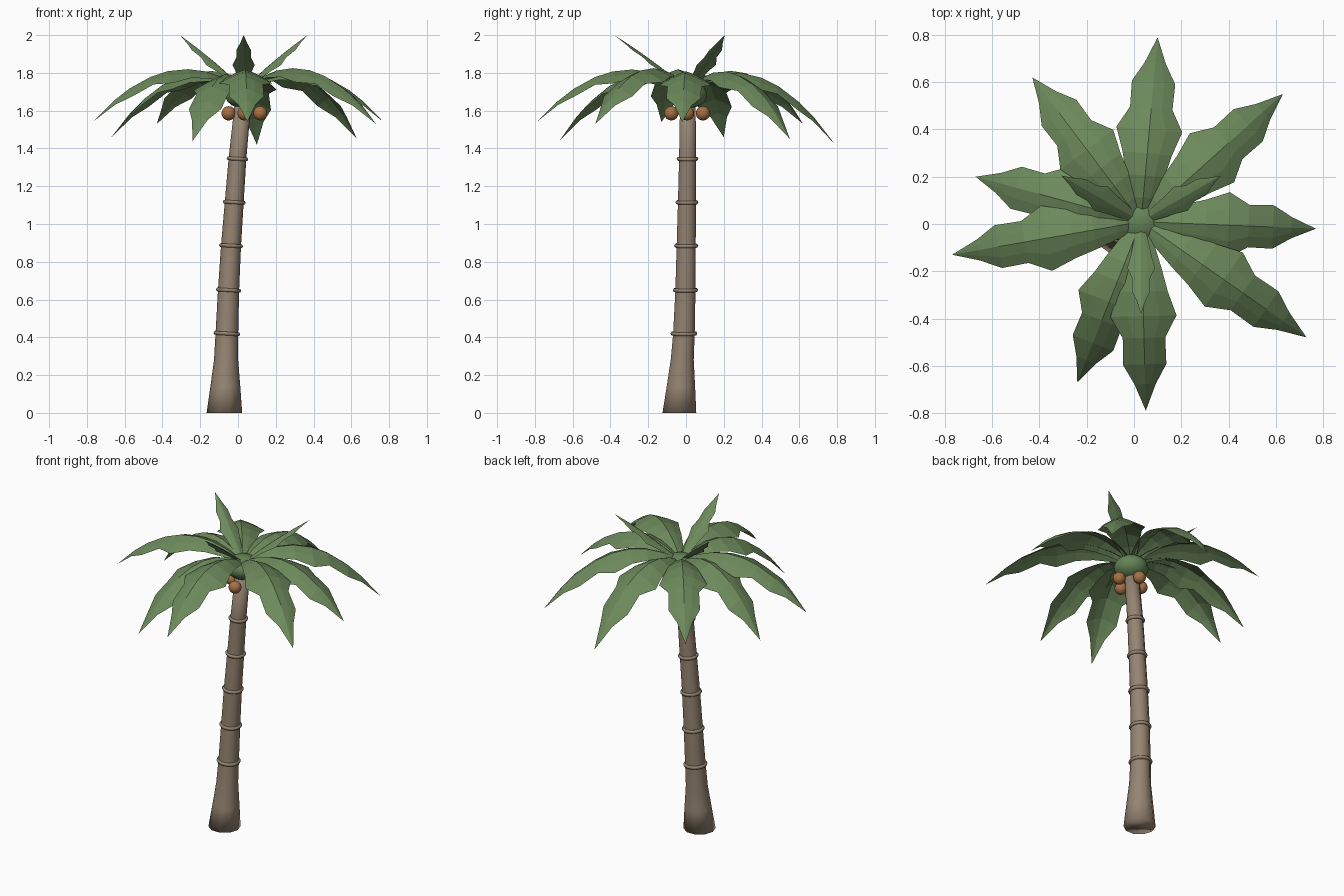
import bpy
import bmesh
from math import cos, sin, pi, radians
from mathutils import Vector

default = bpy.data.objects.get("Cube")
if default:
    bpy.data.objects.remove(default)


def material(name, rgb):
    m = bpy.data.materials.new(name)
    m.use_nodes = True
    m.diffuse_color = (*rgb, 1)
    m.node_tree.nodes["Principled BSDF"].inputs["Base Color"].default_value = (*rgb, 1)
    return m


BARK = material("bark brown", (0.30, 0.23, 0.165))
LEAF = material("leaf green", (0.15, 0.25, 0.105))
CROWN = material("crown green", (0.13, 0.23, 0.095))
NUT = material("coconut brown", (0.38, 0.165, 0.06))

HEART = Vector((0.03, 0.01, 1.715))   # point the fronds grow from


def finish(bm, name, mat, smooth):
    mesh = bpy.data.meshes.new(name)
    bm.to_mesh(mesh)
    bm.free()
    for p in mesh.polygons:
        p.use_smooth = smooth
    mesh.materials.append(mat)
    obj = bpy.data.objects.new(name, mesh)
    bpy.context.collection.objects.link(obj)
    return obj


def loft(bm, rings):
    for a, b in zip(rings, rings[1:]):
        for i in range(len(a)):
            j = (i + 1) % len(a)
            bm.faces.new((a[i], a[j], b[j], b[i]))


# Trunk: leaning tapered tube with a flared foot (x, y, z, radius)
TRUNK = [(-0.072, -0.035, 0, 0.094), (-0.067, -0.027, 0.14, 0.079),
         (-0.063, -0.02, 0.28, 0.064), (-0.059, -0.011, 0.42, 0.060),
         (-0.05, -0.003, 0.65, 0.056), (-0.037, 0.001, 0.885, 0.053),
         (-0.02, 0.005, 1.115, 0.050), (-0.003, 0.008, 1.345, 0.047),
         (0.03, 0.01, 1.68, 0.043)]
SIDES = 10
bm = bmesh.new()
rings = [[bm.verts.new((x + r * cos(2 * pi * i / SIDES), y + r * sin(2 * pi * i / SIDES), z))
          for i in range(SIDES)] for x, y, z, r in TRUNK]
loft(bm, rings)
bm.faces.new(rings[0][::-1])
bm.faces.new(rings[-1])
finish(bm, "trunk", BARK, True)

# Raised bands around the trunk
for n, (x, y, z, r) in enumerate(TRUNK[3:8]):
    bpy.ops.mesh.primitive_torus_add(location=(x, y, z), rotation=(0, 0.06, 0),
                                     major_segments=16, minor_segments=6,
                                     major_radius=r, minor_radius=0.011)
    band = bpy.context.object
    band.name = f"trunk_band_{n + 1}"
    band.data.materials.append(BARK)
    bpy.ops.object.shade_smooth()


def ball(name, centre, radius, squash, mat):
    bm = bmesh.new()
    bmesh.ops.create_uvsphere(bm, u_segments=14, v_segments=9, radius=radius)
    obj = finish(bm, name, mat, True)
    obj.location = centre
    obj.scale.z = squash


# Crown heart and the coconuts hanging below it
ball("crown", (HEART.x, HEART.y, 1.685), 0.102, 0.72, CROWN)
for k in range(4):
    a = k * pi / 2
    ball(f"coconut_{k + 1}", (0.034 + 0.084 * cos(a), 0.006 + 0.084 * sin(a), 1.586),
         0.038, 1, NUT)

# Frond outline: fraction of length, half width
OUTLINE = [(0.05, 0.035), (0.13, 0.055), (0.25, 0.082), (0.37, 0.105), (0.5, 0.14),
           (0.615, 0.09), (0.755, 0.092), (0.86, 0.045)]


def frond(name, tip, slope, width):
    """Folded serrated leaf whose midrib is a parabola ending at the tip."""
    reach = Vector(tip) - HEART
    rise = reach.z
    reach.z = 0
    length = reach.length
    along = reach / length
    side = Vector((-along.y, along.x, 0))
    bend = (rise - slope * length) / length ** 2
    bm = bmesh.new()
    rows = []
    for t, w in OUTLINE:
        r = t * length
        rib = HEART + along * r + Vector((0, 0, slope * r + bend * r * r))
        row = []
        for u in (-1, -0.5, 0, 0.5, 1):
            drop = 0.45 * width * w * abs(u) ** 1.3
            row.append(bm.verts.new(rib + side * (u * w * width) - Vector((0, 0, drop))))
        rows.append(row)
    end = bm.verts.new(tip)
    for a, b in zip(rows, rows[1:]):
        for i in range(4):
            bm.faces.new((a[i], b[i], b[i + 1], a[i + 1]))
    for i in range(4):
        bm.faces.new((rows[-1][i], end, rows[-1][i + 1]))
    bmesh.ops.recalc_face_normals(bm, faces=bm.faces)
    if sum(f.normal.z for f in bm.faces) < 0:
        bmesh.ops.reverse_faces(bm, faces=bm.faces)
    finish(bm, name, LEAF, False)


# Nine drooping fronds
DROOPING = [(0.77, -0.02, 1.54), (0.63, 0.55, 1.45), (0.10, 0.79, 1.42),
            (-0.43, 0.62, 1.53), (-0.67, 0.20, 1.46), (-0.77, -0.13, 1.54),
            (-0.24, -0.67, 1.44), (0.05, -0.79, 1.54), (0.73, -0.48, 1.53)]
for n, tip in enumerate(DROOPING):
    frond(f"drooping_frond_{n + 1}", tip, 0.68, 1.0)

# Three short upright fronds
for n in range(3):
    a = radians(30 + 120 * n)
    tip = (HEART.x + 0.39 * cos(a), HEART.y + 0.39 * sin(a), 2.0)
    frond(f"upright_frond_{n + 1}", tip, 0.84, 0.42)
